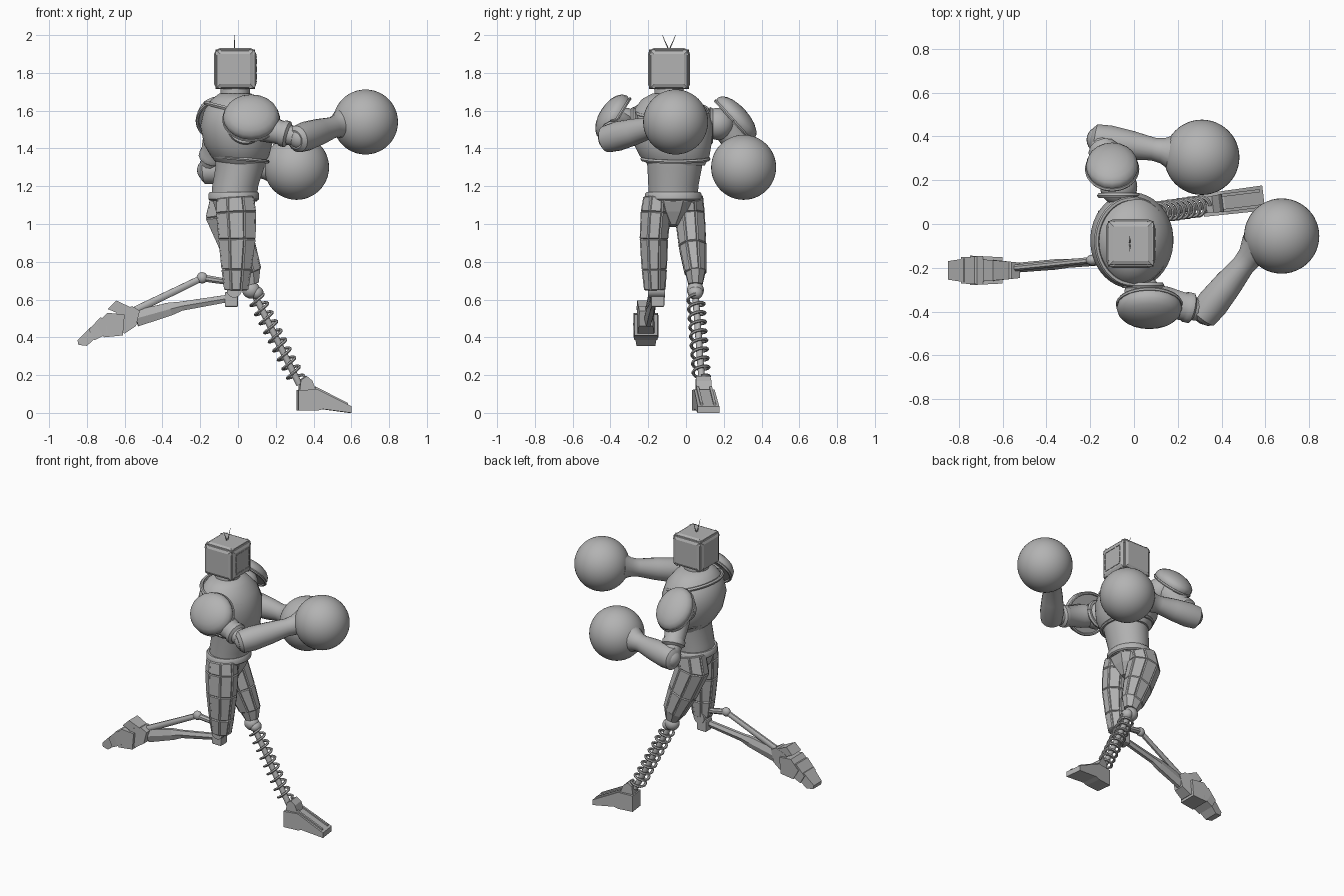
import bpy, bmesh, math
from mathutils import Vector, Matrix

if "Cube" in bpy.data.objects:
    bpy.data.objects.remove(bpy.data.objects["Cube"])

grey = bpy.data.materials.new("plain_grey")
grey.use_nodes = True
GREY = (0.45, 0.45, 0.45, 1)
grey.diffuse_color = GREY
grey.node_tree.nodes["Principled BSDF"].inputs["Base Color"].default_value = GREY


def finish(name, bm, smooth=None):
    """Turn a bmesh into a named object, smooth below the given angle."""
    bmesh.ops.recalc_face_normals(bm, faces=bm.faces)
    mesh = bpy.data.meshes.new(name)
    bm.to_mesh(mesh)
    bm.free()
    mesh.materials.append(grey)
    ob = bpy.data.objects.new(name, mesh)
    bpy.context.collection.objects.link(ob)
    if smooth:
        bpy.ops.object.select_all(action='DESELECT')
        ob.select_set(True)
        bpy.context.view_layer.objects.active = ob
        bpy.ops.object.shade_smooth_by_angle(angle=math.radians(smooth))
    return ob


def loft(name, sections, side=(0, 1, 0), sides=20, smooth=40, axis=None, panels=0):
    """Skin elliptical sections (x, y, z, radius along side, other radius)."""
    bm = bmesh.new()
    centres = [Vector(s[:3]) for s in sections]
    rings = []
    for i, s in enumerate(sections):
        d = Vector(axis) if axis else centres[min(i + 1, len(s_all(centres)) - 1)] - centres[max(i - 1, 0)]
        d.normalize()
        u = Vector(side)
        u = (u - d * u.dot(d)).normalized()
        v = d.cross(u)
        ring = []
        for k in range(sides):
            a = math.tau * (k + 0.5) / sides
            ring.append(bm.verts.new(centres[i] + u * (s[3] * math.cos(a)) + v * (s[4] * math.sin(a))))
        rings.append(ring)
    walls = []
    for lo, hi in zip(rings, rings[1:]):
        for k in range(sides):
            n = (k + 1) % sides
            walls.append(bm.faces.new((lo[k], lo[n], hi[n], hi[k])))
    bm.faces.new(rings[0])
    bm.faces.new(rings[-1])
    if panels:
        bmesh.ops.recalc_face_normals(bm, faces=bm.faces)
        big = [f for f in walls if f.calc_area() > 0.003]
        bmesh.ops.inset_individual(bm, faces=big, thickness=0.007, depth=panels)
    return finish(name, bm, smooth)


def s_all(seq):
    return list(seq)


def ball(name, centre, scale, rot=None, smooth=40, seg=32, half=False):
    """Ellipsoid, or its outer half as a dome."""
    bm = bmesh.new()
    bmesh.ops.create_uvsphere(bm, u_segments=seg, v_segments=seg // 2, radius=1)
    if half:
        geom = bm.verts[:] + bm.edges[:] + bm.faces[:]
        cut = bmesh.ops.bisect_plane(bm, geom=geom, plane_co=(0, 0, -0.3), plane_no=(0, 0, 1), clear_inner=True)
        bmesh.ops.edgeloop_fill(bm, edges=[e for e in cut["geom_cut"] if isinstance(e, bmesh.types.BMEdge)])
    m = Matrix.Translation(centre) @ (rot or Matrix()) @ Matrix.Diagonal((*scale, 1))
    bmesh.ops.transform(bm, matrix=m, verts=bm.verts)
    return finish(name, bm, smooth)


def box(name, centre, size, rot=None, bevel=0.0):
    bm = bmesh.new()
    bmesh.ops.create_cube(bm, size=1)
    m = Matrix.Translation(centre) @ (rot or Matrix()) @ Matrix.Diagonal((*size, 1))
    bmesh.ops.transform(bm, matrix=m, verts=bm.verts)
    if bevel:
        bmesh.ops.bevel(bm, geom=bm.edges[:], offset=bevel, segments=2, profile=0.5, affect='EDGES')
    return finish(name, bm)


def prism(name, profile, width, tip_width=None, place=Matrix()):
    """Extrude an xz profile across y, narrowing toward its far end."""
    bm = bmesh.new()
    xs = [p[0] for p in profile]
    far = max(xs, key=abs)
    near = min(xs, key=abs)
    rows = []
    for sgn in (-1, 1):
        row = []
        for x, z in profile:
            t = (x - near) / (far - near)
            w = width + ((tip_width or width) - width) * t
            row.append(bm.verts.new((x, sgn * w / 2, z)))
        bm.faces.new(row)
        rows.append(row)
    for k in range(len(profile)):
        n = (k + 1) % len(profile)
        bm.faces.new((rows[0][k], rows[0][n], rows[1][n], rows[1][k]))
    bmesh.ops.transform(bm, matrix=place, verts=bm.verts)
    return finish(name, bm)


def hoop(name, centre, rx, ry, r, tilt=Matrix()):
    """Closed band made from a short loft around an ellipse."""
    n = 40
    pts = []
    for k in range(n + 1):
        a = math.tau * k / n
        p = Vector(centre) + tilt @ Vector((rx * math.cos(a), ry * math.sin(a), 0))
        pts.append((*p, r, r))
    return loft(name, pts, side=tilt @ Vector((0, 0, 1)), sides=6)


def rot(deg, ax):
    return Matrix.Rotation(math.radians(deg), 4, ax)


# Head: bevelled monitor with raised panels, screen toward +x
head = Vector((-0.015, -0.09, 1.82))
box("head", head, (0.2, 0.2, 0.2), bevel=0.02)
for name, r in (("screen", rot(90, 'Y')), ("head_back", rot(-90, 'Y')), ("head_right", rot(90, 'X')),
                ("head_left", rot(-90, 'X')), ("head_top", Matrix())):
    c = head + r @ Vector((0, 0, 0.104))
    ob = loft(name, [(0, 0, -0.03, 0.148, 0.148), (0, 0, 0, 0.136, 0.136), (0, 0, 0.008, 0.112, 0.112)],
              sides=4, smooth=None)
    ob.matrix_world = Matrix.Translation(c) @ r
# Dashes framing the screen
for s in (-1, 1):
    for k in (-1, 0, 1):
        box("screen_dash", head + Vector((0.114, k * 0.05, s * 0.065)), (0.004, 0.034, 0.005))
        box("screen_dash", head + Vector((0.114, s * 0.07, k * 0.04)), (0.004, 0.005, 0.028))
    loft("antenna", [(-0.02, -0.09, 1.92, .003, .003), (-0.018, -0.09 + s * 0.014, 1.95, .003, .003),
                     (-0.02, -0.09 + s * 0.035, 2.0, .001, .001)], side=(1, 0, 0), sides=6)
loft("neck", [(-.015, -.09, 1.62, .09, .09), (-.015, -.09, 1.68, .078, .078), (-.015, -.09, 1.74, .08, .08)])

# Torso
UP = (0, 0, 1)
loft("chest", [(.015, -.05, 1.31, .15, .12), (.01, -.06, 1.36, .185, .155), (.0, -.07, 1.42, .205, .18),
               (-.01, -.075, 1.52, .22, .19), (-.012, -.08, 1.6, .2, .168), (-.015, -.085, 1.66, .15, .125),
               (-.015, -.09, 1.69, .09, .085)], sides=40, axis=UP)
hoop("collar", (-.008, -.08, 1.6), .168, .195, .012, rot(14, 'Y'))
hoop("chest_hem", (.012, -.056, 1.345), .145, .175, .011, rot(6, 'Y'))
loft("abdomen", [(-.02, -.067, 1.12, .13, .12), (-.015, -.067, 1.2, .133, .122), (.01, -.06, 1.3, .145, .13),
                 (.012, -.06, 1.36, .15, .135)], sides=32, axis=UP)
loft("belt", [(-.022, -.067, z, r, r - .015) for z, r in
              ((1.125, .142), (1.132, .15), (1.16, .15), (1.17, .142))], sides=32, axis=UP)
loft("pelvis", [(-.02, -.067, 1.13, .14, .125), (-.02, -.067, 1.06, .1, .1), (-.01, -.067, .99, .03, .05)],
     sides=8, smooth=None)

# Shoulders: socket rings, joints and domed pads
for name, y, x, pad, size, tilt in (
        ("right", -1, .04, (.07, -.385, 1.565), (.15, .135, .075), 58),
        ("left", 1, -.07, (-.1, .265, 1.56), (.12, .145, .065), -48)):
    hoop(name + "_socket", (x, -.075 + y * .205, 1.52), .085, .085, .014, rot(90, 'X'))
    ball(name + "_shoulder", (x, -.075 + y * .245, 1.53), (.085, .085, .085))
    ball(name + "_shoulder_pad", pad, size, rot(tilt, 'X'), seg=20, half=True)
    up = rot(tilt, 'X') @ Vector((0, 0, -.3 * size[2]))
    hoop(name + "_pad_rim", Vector(pad) + up, size[0] * .96, size[1] * .96, .009, rot(tilt, 'X'))

# Arms: upper arm, elbow, flared forearm, round glove
arms = {
    "right": ((.06, -.34, 1.53), (.33, -.4, 1.455), (.53, -.15, 1.52), (.675, -.055, 1.54)),
    "left": ((-.09, .19, 1.54), (-.155, .385, 1.285), (.13, .335, 1.3), (.31, .305, 1.3)),
}
for name, pts in arms.items():
    sh, el, wr, gl = (Vector(p) for p in pts)
    loft(name + "_upper_arm", [(*sh.lerp(el, t), r, r) for t, r in
         ((0, .07), (.3, .075), (.62, .065), (.66, .072), (.74, .072), (.78, .055), (1, .05))], side=UP, sides=12)
    ball(name + "_elbow", el, (.062, .062, .062), seg=24)
    loft(name + "_forearm", [(*el.lerp(wr, t), r, r * .95) for t, r in
         ((-.14, .05), (-.08, .072), (.15, .078), (.5, .07), (.85, .056), (1, .062), (1.18, .09))], side=UP, sides=20)
    ball(name + "_glove", gl, (.172,) * 3, seg=48)

# Thighs: faceted armour with raised panels
X = (1, 0, 0)
loft("right_thigh", [(-.015, -.155, 1.14, .1, .07), (-.01, -.16, 1.06, .108, .08), (-.005, -.17, .92, .1, .075),
                     (-.008, -.168, .76, .08, .066), (-.01, -.165, .65, .062, .055)],
     side=X, sides=8, smooth=None, panels=.006)
loft("left_thigh", [(-.045, .015, 1.14, .1, .075), (-.065, .02, 1.05, .11, .08), (.0, .035, .88, .095, .072),
                    (.055, .05, .74, .072, .055), (.07, .05, .68, .045, .04)],
     side=X, sides=8, smooth=None, panels=.006)

# Right lower leg: knee block, twin struts and an armoured foot stretched back
box("right_knee", (-.035, -.15, .6), (.07, .07, .08), bevel=.008)
loft("right_knee_pin", [(-.02, y, .65, .04, .04) for y in (-.2, -.11)], side=X, sides=16)
loft("right_shin", [(-.03, -.16, .61, .022, .02), (-.3, -.18, .565, .028, .02), (-.36, -.185, .55, .04, .024),
                    (-.54, -.2, .5, .05, .022)], side=UP, sides=6, smooth=None)
loft("right_piston_upper", [(0, -.15, .685, .016, .016), (-.19, -.165, .715, .02, .02)], side=UP, sides=8)
loft("right_piston_lower", [(-.19, -.165, .715, .018, .016), (-.54, -.2, .545, .022, .016)], side=UP, sides=8)
ball("right_piston_joint", (-.19, -.165, .715), (.03, .025, .03), seg=16)
foot_place = Matrix.Translation((0, -.212, 0))
for name, prof, w, tip in (
        ("right_ankle", ((-.52, .54), (-.56, .565), (-.64, .54), (-.66, .46), (-.6, .42), (-.54, .46)), .07, .1),
        ("right_heel_fin", ((-.57, .56), (-.645, .595), (-.69, .55), (-.62, .52)), .08, .1),
        ("right_instep", ((-.6, .52), (-.69, .53), (-.75, .47), (-.71, .4), (-.61, .41)), .12, .135),
        ("right_foot_plate", ((-.7, .5), (-.73, .505), (-.79, .44), (-.76, .385), (-.69, .42)), .13, .12),
        ("right_toe", ((-.75, .46), (-.78, .455), (-.85, .385), (-.845, .36), (-.8, .355), (-.75, .4)), .115, .085)):
    prism(name, prof, w, tip, foot_place)

# Left lower leg: ball knee, rod and coil spring
top, low = Vector((.085, .05, .63)), Vector((.325, .085, .15))
ball("left_knee", (.07, .05, .65), (.048, .045, .045), seg=24)
ball("left_knee_cap", (.1, .05, .635), (.035, .04, .035), seg=24)
loft("left_rod", [(*top, .018, .018), (*low, .018, .018)], sides=12)
d = (low - top).normalized()
u = d.cross(Vector((0, 1, 0))).normalized()
v = d.cross(u)
coil = []
turns, steps = 9, 18
for k in range(turns * steps + 1):
    a = math.tau * k / steps
    p = top.lerp(low, .04 + .9 * k / (turns * steps)) + .042 * (u * math.cos(a) + v * math.sin(a))
    coil.append((*p, .008, .009))
loft("left_spring", coil, side=d, sides=6)

# Left foot: wedge with raised ankle and a channel along the top
place = Matrix.Translation((.315, .085, 0)) @ rot(7, 'Z')
prism("left_foot", ((0, .12), (0, .012), (.1, .012), (.13, .02), (.28, 0), (.28, .035), (.1, .125)), .105, .115, place)
prism("left_ankle", ((.005, .1), (.015, .175), (.045, .195), (.075, .17), (.1, .1)), .07, .085, place)
for y in (-.035, .035):
    prism("left_foot_rail", ((.09, .11), (.09, .14), (.265, .052), (.265, .03)), .014, .014,
          place @ Matrix.Translation((0, y, 0)))
